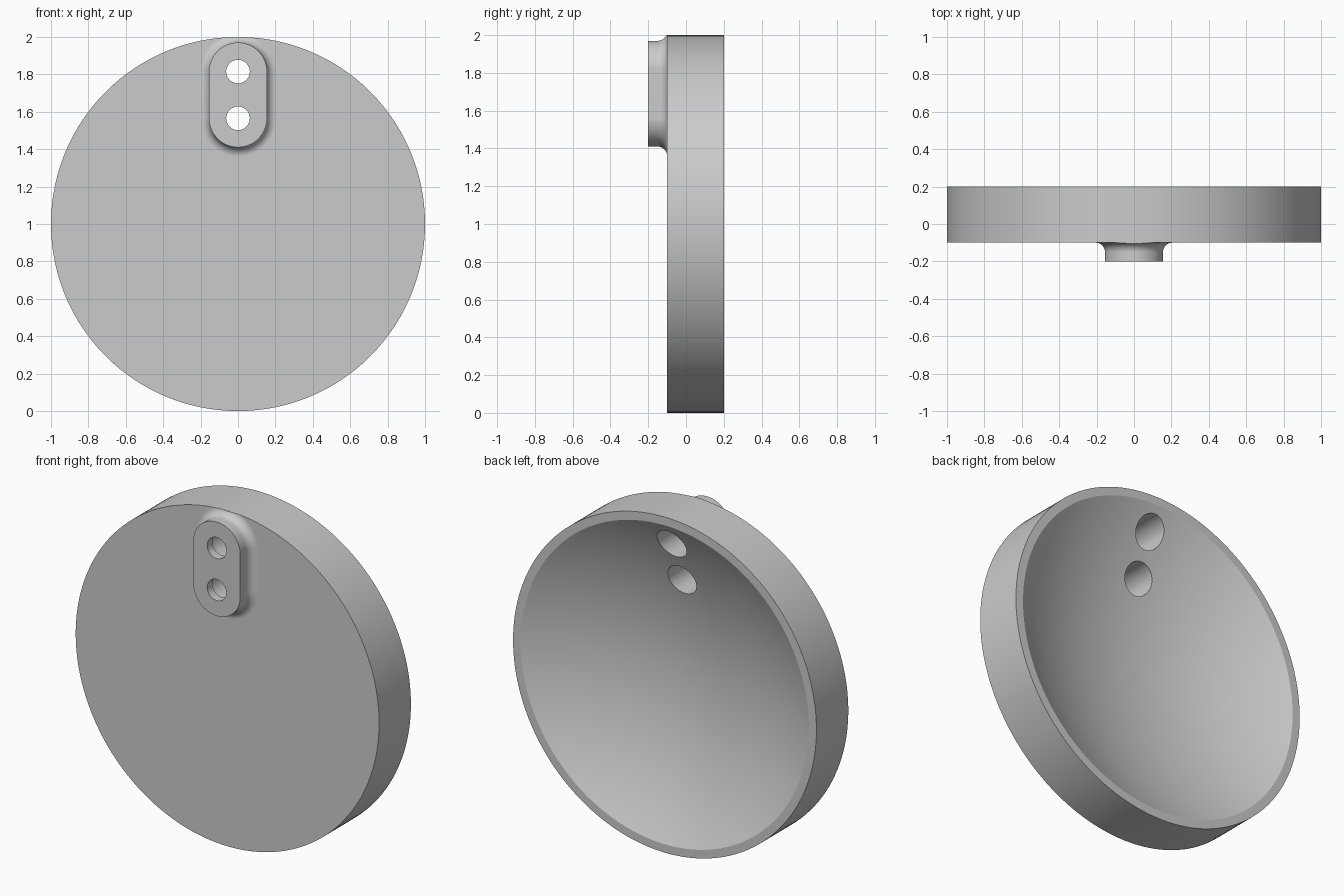
import bpy, bmesh, math

cube = bpy.data.objects.get("Cube")
if cube:
    bpy.data.objects.remove(cube, do_unlink=True)

grey = bpy.data.materials.new("plain grey")
grey.use_nodes = True
grey.diffuse_color = (0.6, 0.6, 0.6, 1)
grey.node_tree.nodes["Principled BSDF"].inputs["Base Color"].default_value = grey.diffuse_color

HOLE_LOW, HOLE_HIGH = 1.565, 1.815
FRONT, BACK = -0.1, 0.2


def loft(name, profile, low, high, steps):
    """Stack slot-shaped rings of (radius, y); low == high gives circles."""
    bm = bmesh.new()
    rings = []
    for r, y in profile:
        ring = []
        for i in range(2 * steps):
            a = math.pi * (i + 0.5) / steps
            z = high if i < steps else low
            ring.append(bm.verts.new((r * math.cos(a), y, z + r * math.sin(a))))
        rings.append(ring)
    for a, b in zip(rings, rings[1:]):
        for i in range(2 * steps):
            j = (i + 1) % (2 * steps)
            bm.faces.new((a[i], a[j], b[j], b[i]))
    bm.faces.new(rings[0])
    bm.faces.new(rings[-1])
    bmesh.ops.recalc_face_normals(bm, faces=bm.faces)
    mesh = bpy.data.meshes.new(name)
    bm.to_mesh(mesh)
    bm.free()
    mesh.materials.append(grey)
    obj = bpy.data.objects.new(name, mesh)
    bpy.context.collection.objects.link(obj)
    return obj


def select(obj):
    bpy.ops.object.select_all(action='DESELECT')
    obj.select_set(True)
    bpy.context.view_layer.objects.active = obj


def combine(obj, other, operation):
    mod = obj.modifiers.new("combine", 'BOOLEAN')
    mod.operation, mod.solver, mod.object = operation, 'EXACT', other
    select(obj)
    bpy.ops.object.modifier_apply(modifier=mod.name)
    bpy.data.objects.remove(other, do_unlink=True)


# Disc with a shallow spherical dish in its back
rim, depth = 0.95, 0.25
sphere = (rim ** 2 + depth ** 2) / (2 * depth)
profile = [(1, FRONT), (1, BACK)]
for k in range(24):
    r = rim * (1 - k / 24)
    profile.append((r, BACK + sphere - depth - math.sqrt(sphere ** 2 - r ** 2)))
disc = loft("dished_disc", profile, 1, 1, 72)

# Raised slot-shaped boss with a fillet at its foot, trimmed to the disc edge
fillet, boss_r = 0.05, 0.155
profile = [(boss_r, -0.2)]
for k in range(11):
    a = math.pi / 2 * k / 10
    profile.append((boss_r + fillet * (1 - math.cos(a)),
                    FRONT - fillet * (1 - math.sin(a))))
profile.append((boss_r + fillet, FRONT + 0.04))
boss = loft("boss", profile, HOLE_LOW, HOLE_HIGH, 32)
combine(boss, loft("trim", [(0.9995, -0.4), (0.9995, 0.4)], 1, 1, 72), 'INTERSECT')
combine(disc, boss, 'UNION')

# Two screw holes, wider behind the front lip
for z in (HOLE_LOW, HOLE_HIGH):
    steps = [(0.063, -0.3), (0.063, -0.15), (0.0925, -0.15), (0.0925, 0.3)]
    combine(disc, loft("hole", steps, z, z, 24), 'DIFFERENCE')

# Smooth curved surfaces, crisp edges
select(disc)
bpy.ops.object.shade_smooth_by_angle(angle=math.radians(20))
weighted = disc.modifiers.new("even shading", 'WEIGHTED_NORMAL')
weighted.keep_sharp = True
